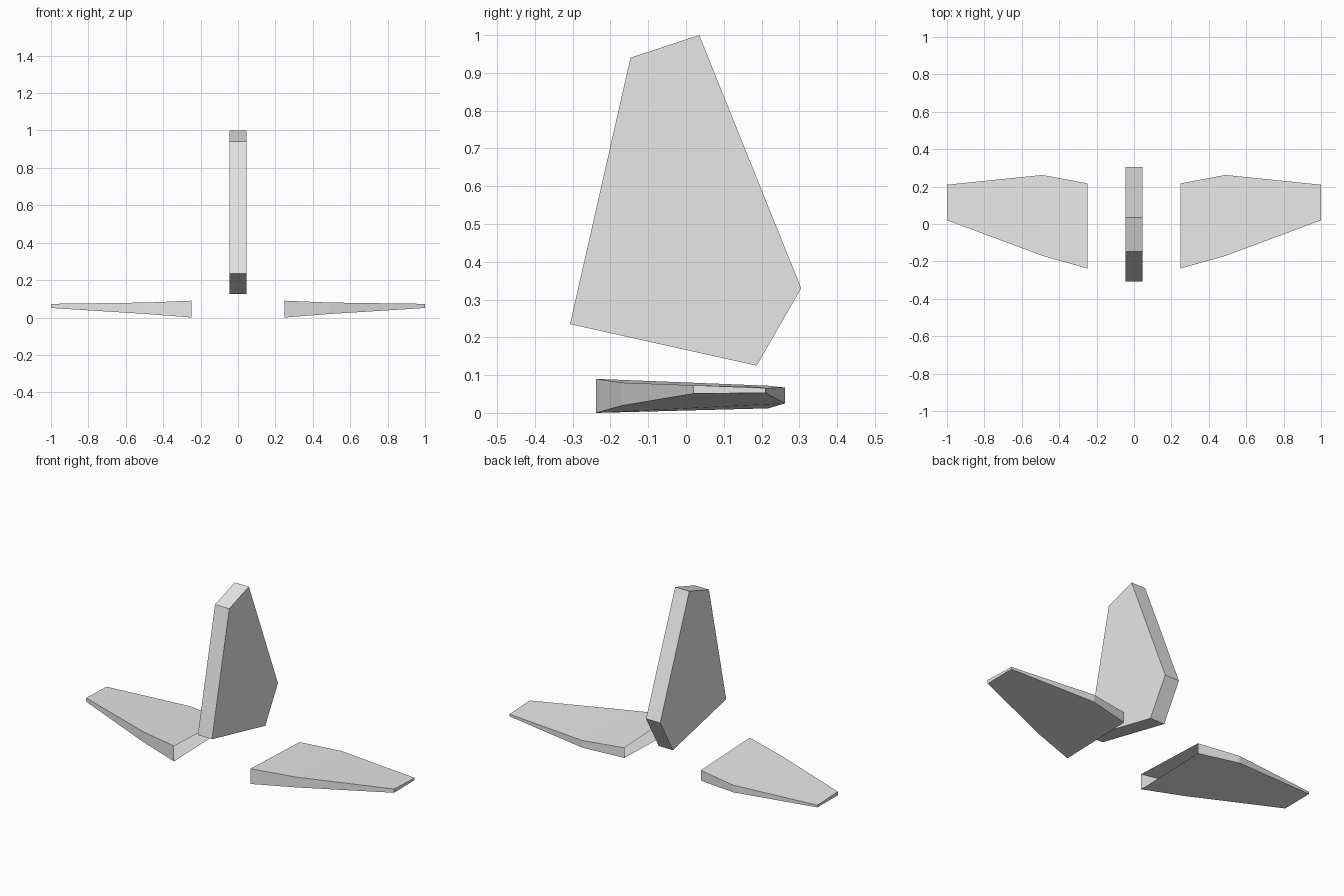
import bpy
import bmesh

cube = bpy.data.objects.get("Cube")
if cube:
    bpy.data.objects.remove(cube, do_unlink=True)

# Single painted-metal grey
grey = bpy.data.materials.new("light_grey")
grey.use_nodes = True
grey.diffuse_color = (0.8, 0.8, 0.8, 1)
grey.node_tree.nodes["Principled BSDF"].inputs["Base Color"].default_value = (0.8, 0.8, 0.8, 1)


def loft(name, sections, cap_start):
    """Bridge matching cross-sections into a flat-faced shell."""
    bm = bmesh.new()
    rings = [[bm.verts.new(p) for p in section] for section in sections]
    for a, b in zip(rings, rings[1:]):
        for i in range(len(a)):
            j = (i + 1) % len(a)
            bm.faces.new((a[i], a[j], b[j], b[i]))
    bm.faces.new(rings[-1])
    if cap_start:
        bm.faces.new(rings[0][::-1])
    bmesh.ops.recalc_face_normals(bm, faces=bm.faces)
    mesh = bpy.data.meshes.new(name)
    bm.to_mesh(mesh)
    bm.free()
    mesh.materials.append(grey)
    obj = bpy.data.objects.new(name, mesh)
    bpy.context.collection.objects.link(obj)
    return obj


# Upright tail fin: side profile (y, z) extruded across x
fin_profile = [(-0.307, 0.235), (0.187, 0.125), (0.305, 0.33),
               (0.035, 1.0), (-0.147, 0.94)]
loft("tail_fin", [[(x, y, z) for y, z in fin_profile] for x in (-0.046, 0.046)], True)

# Stabilisers: x, front (y, bottom, top), rear (y, bottom, top); root left open
stations = [
    (0.248, (-0.238, 0.0, 0.09), (0.217, 0.012, 0.072)),
    (0.49, (-0.17, 0.019, 0.08), (0.262, 0.025, 0.067)),
    (1.0, (0.02, 0.051, 0.073), (0.21, 0.053, 0.066)),
]
for side, name in ((1, "left_stabiliser"), (-1, "right_stabiliser")):
    sections = [[(side * x, f[0], f[1]), (side * x, r[0], r[1]),
                 (side * x, r[0], r[2]), (side * x, f[0], f[2])]
                for x, f, r in stations]
    wing = loft(name, sections, False)
    # Keep the shell facing outward: the tip cap must point away from the centre
    tip = max(wing.data.polygons, key=lambda p: abs(p.center.x))
    if tip.normal.x * side < 0:
        wing.data.flip_normals()
